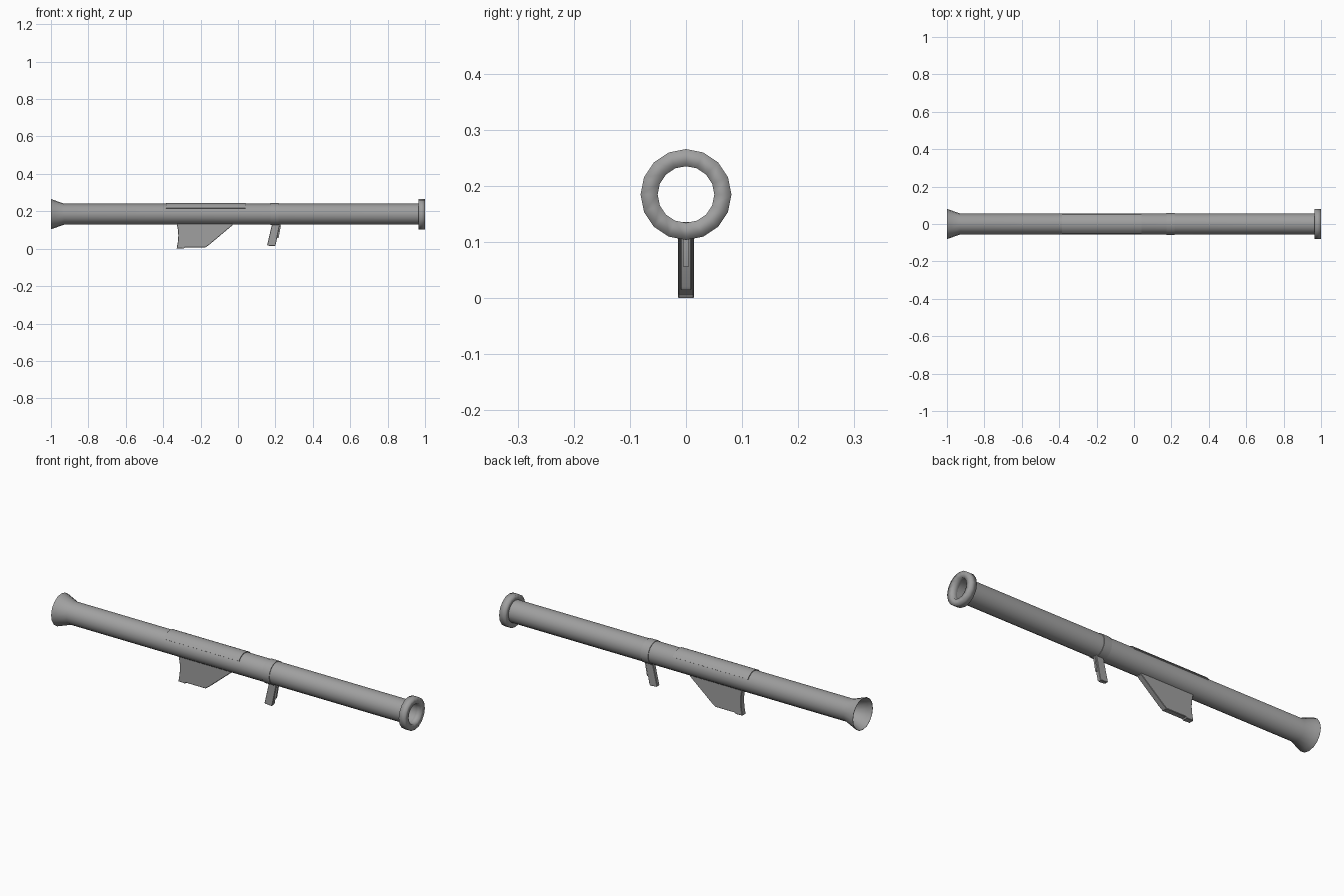
import bpy, bmesh
from math import sin, cos, radians

if "Cube" in bpy.data.objects:
    bpy.data.objects.remove(bpy.data.objects["Cube"])

AXIS_Z = 0.1845
SIDES = 16

# Dark grey metal
grey = bpy.data.materials.new("dark_grey")
grey.diffuse_color = (0.35, 0.35, 0.35, 1)
grey.use_nodes = True
grey.node_tree.nodes["Principled BSDF"].inputs["Base Color"].default_value = grey.diffuse_color


def finish(name, bm, angle=30):
    bmesh.ops.recalc_face_normals(bm, faces=bm.faces)
    mesh = bpy.data.meshes.new(name)
    bm.to_mesh(mesh)
    bm.free()
    mesh.materials.append(grey)
    ob = bpy.data.objects.new(name, mesh)
    bpy.context.collection.objects.link(ob)
    bpy.ops.object.select_all(action='DESELECT')
    ob.select_set(True)
    bpy.context.view_layer.objects.active = ob
    bpy.ops.object.shade_smooth_by_angle(angle=radians(angle))
    return ob


def lathe(name, profile, half_angle=180, steps=SIDES, smooth=30):
    """Revolve a closed (x, radius) loop about the tube axis, centred on the top."""
    bm = bmesh.new()
    full = half_angle == 180
    count = steps if full else steps + 1
    rings = []
    for i in range(count):
        a = radians(-half_angle + 2 * half_angle * i / steps)
        rings.append([bm.verts.new((x, r * sin(a), AXIS_Z + r * cos(a)))
                      for x, r in profile])
    n = len(profile)
    for i in range(steps):
        a, b = rings[i], rings[(i + 1) % count]
        for j in range(n):
            k = (j + 1) % n
            bm.faces.new((a[j], a[k], b[k], b[j]))
    if not full:
        bm.faces.new(rings[0])
        bm.faces.new(rings[-1])
    return finish(name, bm, smooth)


def slab(name, outline, half_width, bevel=0.0):
    """Extrude an (x, z) outline across y, with softened edges on its sides."""
    bm = bmesh.new()
    face = bm.faces.new([bm.verts.new((x, -half_width, z)) for x, z in outline])
    ext = bmesh.ops.extrude_face_region(bm, geom=[face])
    verts = [v for v in ext["geom"] if isinstance(v, bmesh.types.BMVert)]
    bmesh.ops.translate(bm, verts=verts, vec=(0, 2 * half_width, 0))
    if bevel:
        rim = [e for e in bm.edges if abs(e.verts[0].co.y - e.verts[1].co.y) < 1e-6]
        bmesh.ops.bevel(bm, geom=rim, offset=bevel, segments=1, affect='EDGES')
    return finish(name, bm)


# Hollow launch tube with flared rear opening
lathe("tube", [(-1, 0.081), (-0.98, 0.074), (-0.93, 0.056), (0.97, 0.056),
               (0.97, 0.0505), (-0.93, 0.0505), (-0.98, 0.069), (-1, 0.079)])

# Muzzle ring, shaded round
lathe("muzzle_ring", [(0.965, 0.053), (0.965, 0.081), (1.0, 0.081),
                      (1.0, 0.0505), (0.969, 0.0505)], smooth=180)

# Curved guard plate over the tube and band that holds the grip
lathe("top_guard", [(-0.385, 0.054), (-0.385, 0.06), (0.04, 0.06), (0.04, 0.054)],
      half_angle=57, steps=6)
lathe("grip_band", [(0.174, 0.054), (0.174, 0.059), (0.217, 0.059), (0.217, 0.054)])

# Shoulder stock with hollowed rear edge
slab("shoulder_stock", [(-0.328, 0.136), (-0.321, 0.10), (-0.319, 0.07),
                        (-0.322, 0.035), (-0.328, 0.002), (-0.29, 0.0),
                        (-0.286, 0.006), (-0.175, 0.006), (-0.155, 0.02),
                        (-0.03, 0.125), (-0.03, 0.136)], 0.0145, 0.002)

# Pistol grip and trigger
slab("grip", [(0.182, 0.132), (0.156, 0.02), (0.162, 0.016), (0.196, 0.014),
              (0.201, 0.02), (0.224, 0.132)], 0.01, 0.002)
slab("trigger", [(0.2, 0.132), (0.198, 0.06), (0.217, 0.056),
                 (0.229, 0.122), (0.226, 0.132)], 0.005)
